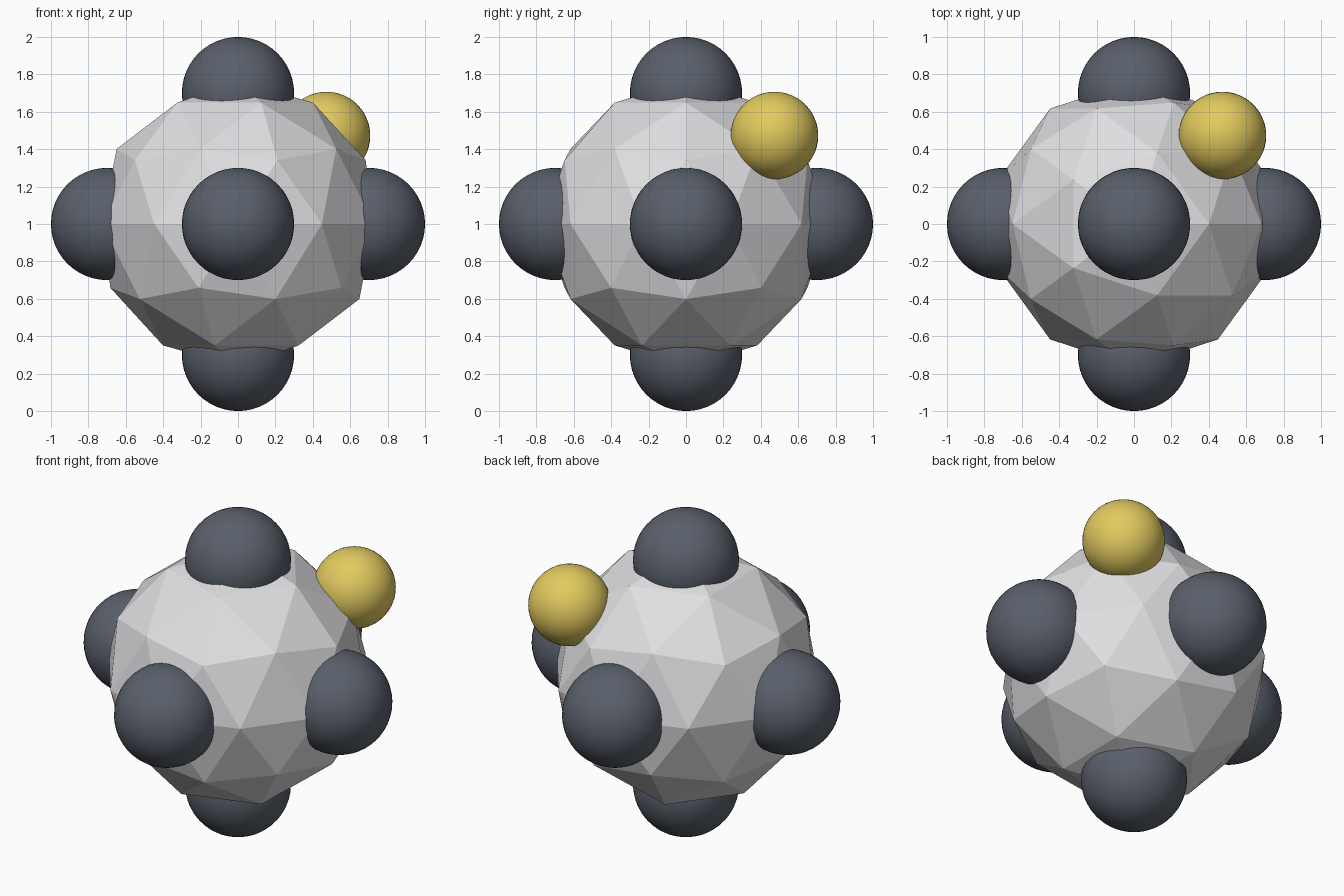
import bpy
from mathutils import Vector

cube = bpy.data.objects.get("Cube")
if cube:
    bpy.data.objects.remove(cube, do_unlink=True)


def make_material(name, rgb):
    mat = bpy.data.materials.new(name)
    mat.use_nodes = True
    color = (*rgb, 1.0)
    mat.diffuse_color = color
    for node in mat.node_tree.nodes:
        if node.type == 'BSDF_PRINCIPLED':
            node.inputs["Base Color"].default_value = color
    return mat


light_grey = make_material("light grey", (0.74, 0.74, 0.76))
slate = make_material("dark slate", (0.10, 0.115, 0.145))
gold = make_material("gold yellow", (0.76, 0.59, 0.115))

CENTER = Vector((0, 0, 1))


def finish(name, mat):
    obj = bpy.context.object
    obj.name = obj.data.name = name
    obj.data.materials.append(mat)
    return obj


def ball(name, offset, radius, mat):
    bpy.ops.mesh.primitive_uv_sphere_add(
        segments=48, ring_count=24, radius=radius, location=CENTER + Vector(offset))
    bpy.ops.object.shade_smooth()
    return finish(name, mat)


# Faceted body
bpy.ops.mesh.primitive_ico_sphere_add(subdivisions=2, radius=0.763, location=CENTER)
bpy.ops.object.shade_flat()
finish("faceted_body", light_grey)

# Six knobs, one at each end of every axis
knobs = {
    "left_knob": (1, 0, 0), "right_knob": (-1, 0, 0),
    "back_knob": (0, 1, 0), "front_knob": (0, -1, 0),
    "top_knob": (0, 0, 1), "bottom_knob": (0, 0, -1),
}
for name, axis in knobs.items():
    ball(name, Vector(axis) * 0.7, 0.3, slate)

# Small accent ball on the upper back corner
ball("accent_ball", (0.473, 0.473, 0.473), 0.234, gold)
